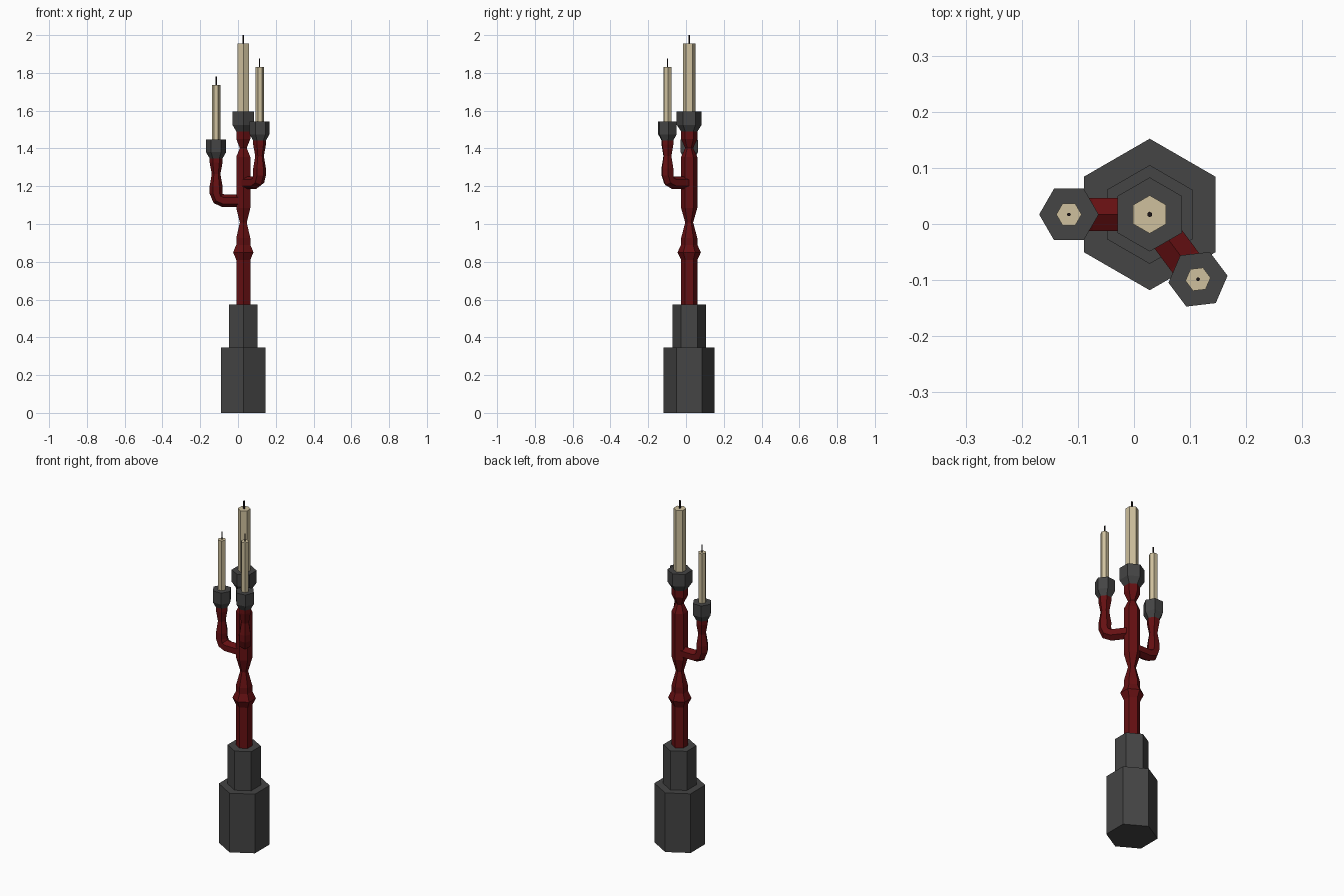
import bpy, bmesh, math
from mathutils import Vector

if "Cube" in bpy.data.objects:
    bpy.data.objects.remove(bpy.data.objects["Cube"])

CX, CY = 0.028, 0.017  # column axis


def material(name, rgb):
    m = bpy.data.materials.new(name)
    m.diffuse_color = (*rgb, 1)
    m.use_nodes = True
    m.node_tree.nodes["Principled BSDF"].inputs["Base Color"].default_value = m.diffuse_color
    return m


IRON = material("dark iron", (0.058, 0.058, 0.058))
RED = material("dark red", (0.13, 0.005, 0.006))
WAX = material("cream wax", (0.62, 0.53, 0.34))
WICK = material("black wick", (0.012, 0.008, 0.009))


def hex_rings(name, rings, mat):
    """Skin hexagonal rings, each (center, first axis, second axis, radius)."""
    bm = bmesh.new()
    loops = []
    for c, u, v, r in rings:
        loops.append([bm.verts.new(c + r * (u * math.cos(a) + v * math.sin(a)))
                      for a in (math.radians(60 * i) for i in range(6))])
    for a, b in zip(loops, loops[1:]):
        for i in range(6):
            j = (i + 1) % 6
            bm.faces.new((a[i], a[j], b[j], b[i]))
    bm.faces.new(loops[0][::-1])
    bm.faces.new(loops[-1])
    bmesh.ops.recalc_face_normals(bm, faces=bm.faces)
    mesh = bpy.data.meshes.new(name)
    bm.to_mesh(mesh)
    bm.free()
    mesh.materials.append(mat)
    ob = bpy.data.objects.new(name, mesh)
    bpy.context.collection.objects.link(ob)
    return ob


def turned(name, x, y, angle, profile, mat):
    """Upright hexagonal turning from (radius, z) pairs."""
    u = Vector((math.cos(angle), math.sin(angle), 0))
    v = Vector((-u.y, u.x, 0))
    return hex_rings(name, [(Vector((x, y, z)), u, v, r) for r, z in profile], mat)


def centre(name, profile, mat):
    return turned(name, CX, CY, math.pi / 2, profile, mat)


# Stepped pedestal
centre("pedestal_lower", [(0.135, 0), (0.135, 0.345)], IRON)
centre("pedestal_upper", [(0.088, 0.345), (0.088, 0.573)], IRON)

# Turned column
centre("column", [(0.043, 0.573), (0.043, 0.81), (0.062, 0.85), (0.043, 0.89),
                  (0.043, 0.925), (0.021, 1.008), (0.043, 1.085), (0.043, 1.355),
                  (0.021, 1.402), (0.043, 1.45), (0.043, 1.50)], RED)

# Central cup, candle and wick
centre("centre_cup", [(0.043, 1.49), (0.066, 1.525), (0.066, 1.596)], IRON)
centre("centre_candle", [(0.034, 1.596), (0.034, 1.955)], WAX)
centre("centre_wick", [(0.005, 1.955), (0.005, 2.0)], WICK)


def branch(name, angle, dz):
    """Elbow arm with its own cup, candle and wick."""
    out = Vector((math.cos(angle), math.sin(angle), 0))
    side = Vector((-out.y, out.x, 0))
    up = Vector((0, 0, 1))
    base = Vector((CX, CY, dz))
    # distance out, height, direction of travel (degrees), radius
    path = [(0.01, 1.123, 0, 0.034), (0.105, 1.123, 10, 0.034),
            (0.133, 1.135, 45, 0.034), (0.144, 1.165, 82, 0.034),
            (0.144, 1.20, 90, 0.034), (0.144, 1.265, 90, 0.023),
            (0.144, 1.325, 90, 0.034), (0.144, 1.355, 90, 0.034)]
    rings = []
    for d, z, t, r in path:
        t = math.radians(t)
        n = out * math.sin(t) - up * math.cos(t)
        rings.append((base + out * d + up * z, n, side, r))
    hex_rings(name + "_arm", rings, RED)
    p = base + out * 0.144
    for part, profile, mat in (
            ("cup", [(0.034, 1.347), (0.053, 1.38), (0.053, 1.447)], IRON),
            ("candle", [(0.0225, 1.447), (0.0225, 1.737)], WAX),
            ("wick", [(0.0035, 1.737), (0.0035, 1.78)], WICK)):
        turned(name + "_" + part, p.x, p.y, angle,
               [(r, z + dz) for r, z in profile], mat)


branch("left", math.pi, 0)
branch("right", math.radians(-53.3), 0.095)
